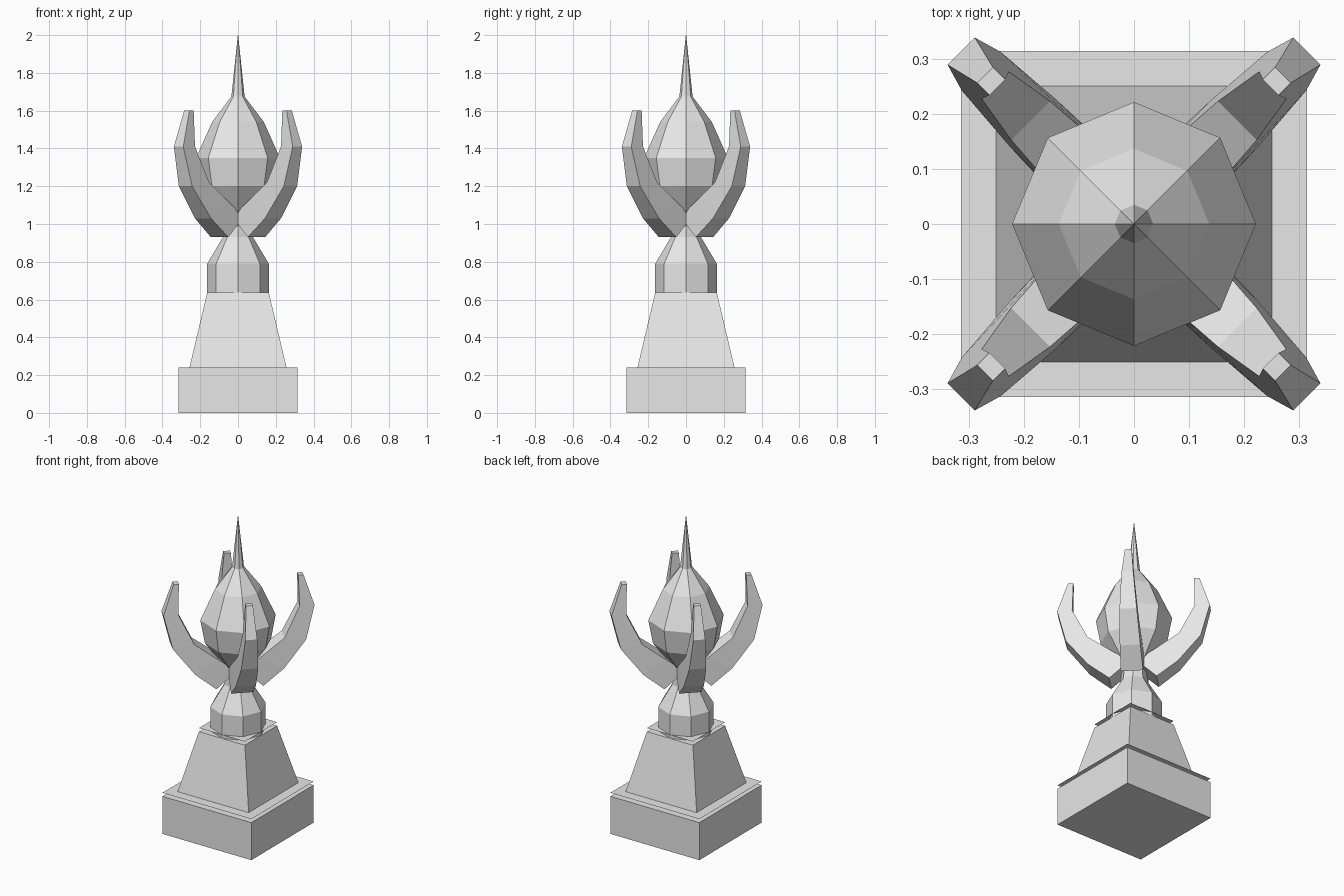
import bpy
import bmesh
from math import cos, sin, pi

cube = bpy.data.objects.get("Cube")
if cube:
    bpy.data.objects.remove(cube, do_unlink=True)

grey = bpy.data.materials.new("light_grey")
grey.use_nodes = True
COLOUR = (0.8, 0.8, 0.8, 1)
grey.diffuse_color = COLOUR
grey.node_tree.nodes["Principled BSDF"].inputs["Base Color"].default_value = COLOUR


def finish(name, bm, solid=True):
    """Turn a bmesh into a flat-shaded object."""
    if solid:
        bmesh.ops.recalc_face_normals(bm, faces=bm.faces)
    mesh = bpy.data.meshes.new(name)
    bm.to_mesh(mesh)
    bm.free()
    mesh.materials.append(grey)
    obj = bpy.data.objects.new(name, mesh)
    bpy.context.collection.objects.link(obj)
    return obj


def loft(name, sections):
    """Bridge a list of matching point loops and cap both ends."""
    bm = bmesh.new()
    loops = [[bm.verts.new(p) for p in s] for s in sections]
    n = len(loops[0])
    for a, b in zip(loops, loops[1:]):
        for i in range(n):
            j = (i + 1) % n
            bm.faces.new((a[i], a[j], b[j], b[i]))
    bm.faces.new(loops[0])
    bm.faces.new(loops[-1])
    return finish(name, bm)


def square(half, z):
    return [(-half, -half, z), (half, -half, z), (half, half, z), (-half, half, z)]


def octagon(radius, z):
    return [(radius * cos(i * pi / 4), radius * sin(i * pi / 4), z) for i in range(8)]


def plate(name, half, z):
    """Single sheet floating just above a block."""
    bm = bmesh.new()
    bm.faces.new([bm.verts.new(p) for p in square(half, z)])
    finish(name, bm, solid=False)


# Stepped square base
loft("base_block", [square(0.315, 0), square(0.315, 0.24)])
plate("base_plate", 0.315, 0.263)
loft("tapered_pedestal", [square(0.257, 0.24), square(0.163, 0.637)])
plate("pedestal_plate", 0.163, 0.66)

# Eight-sided collar, neck and pointed bud
rings = [(0.163, 0.637), (0.163, 0.79), (0.08, 0.93), (0.07, 1.03), (0.195, 1.2),
         (0.222, 1.35), (0.137, 1.54), (0.035, 1.675), (0.001, 2.0)]
loft("collar_and_bud", [octagon(r, z) for r, z in rings])

# Claw sections: outer radius and height, inner radius and height, half width
claw = [((0.138, 0.93), (0.02, 1.04), 0.065),
        ((0.262, 1.03), (0.12, 1.11), 0.06),
        ((0.393, 1.2), (0.266, 1.22), 0.05),
        ((0.445, 1.41), (0.357, 1.41), 0.035),
        ((0.383, 1.6), (0.352, 1.6), 0.02)]

# Four claws on the diagonals
names = ["back_left_claw", "back_right_claw", "front_right_claw", "front_left_claw"]
for k, name in enumerate(names):
    c, s = cos(pi / 4 + k * pi / 2), sin(pi / 4 + k * pi / 2)
    sections = []
    for (ro, zo), (ri, zi), w in claw:
        corners = [(ro, -w, zo), (ro, w, zo), (ri, w, zi), (ri, -w, zi)]
        sections.append([(r * c - t * s, r * s + t * c, z) for r, t, z in corners])
    loft(name, sections)
